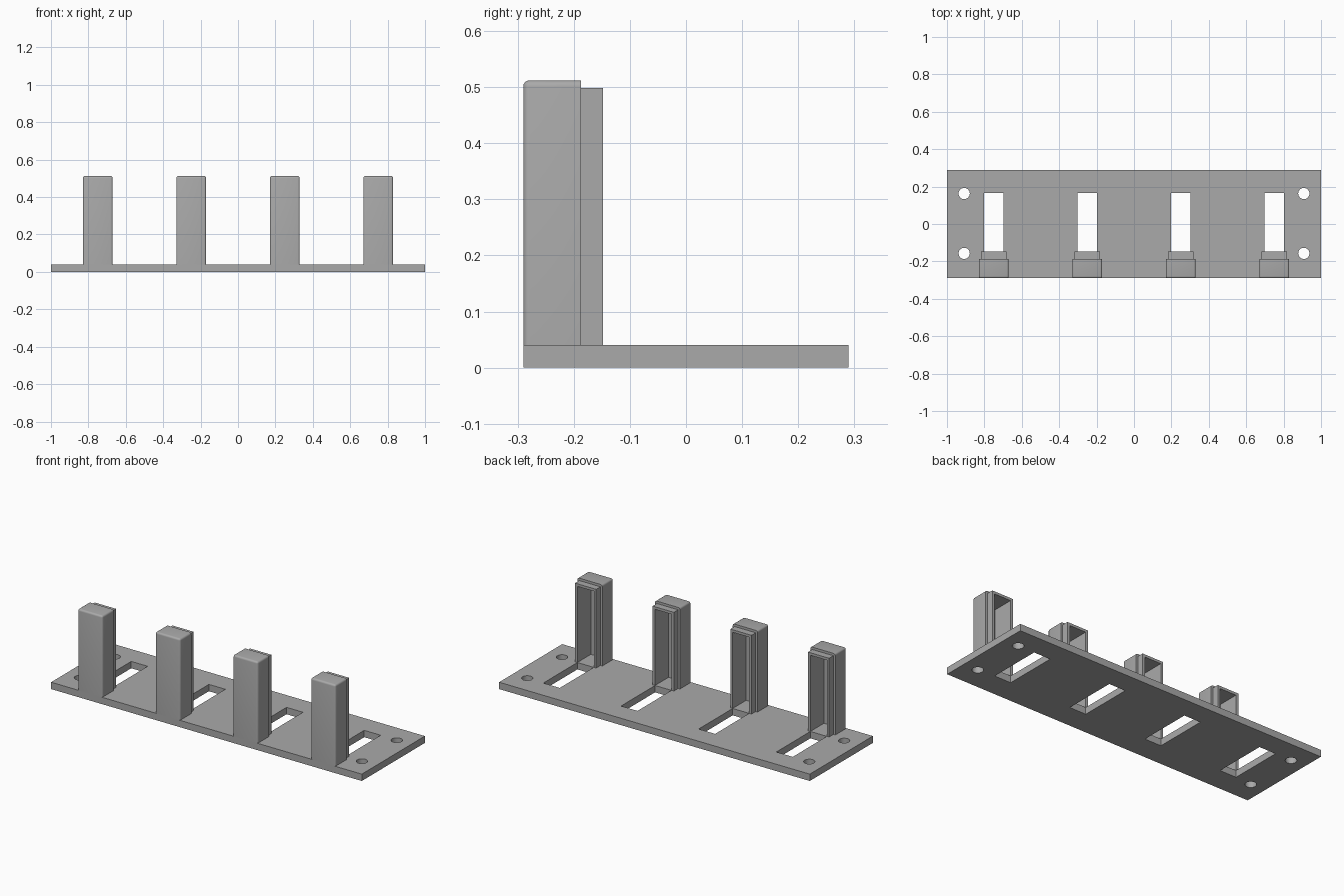
import bpy, bmesh, math

cube = bpy.data.objects.get("Cube")
if cube:
    bpy.data.objects.remove(cube, do_unlink=True)

grey = bpy.data.materials.new("light grey")
grey.use_nodes = True
grey.diffuse_color = (0.4, 0.4, 0.4, 1)
grey.node_tree.nodes["Principled BSDF"].inputs["Base Color"].default_value = (0.4, 0.4, 0.4, 1)

PLATE_TOP = 0.04
POST_X = (-0.75, -0.25, 0.25, 0.75)


def box(name, x, y, z):
    """Box spanning the given (low, high) ranges."""
    bm = bmesh.new()
    bmesh.ops.create_cube(bm, size=1)
    for v in bm.verts:
        v.co = [r[0] if c < 0 else r[1] for c, r in zip(v.co, (x, y, z))]
    return finish(name, bm)


def finish(name, bm):
    mesh = bpy.data.meshes.new(name)
    bm.to_mesh(mesh)
    bm.free()
    mesh.materials.append(grey)
    ob = bpy.data.objects.new(name, mesh)
    bpy.context.collection.objects.link(ob)
    return ob


def cut(ob, cutter):
    cutter.hide_render = True
    cutter.hide_viewport = True
    cutter.display_type = 'WIRE'
    mod = ob.modifiers.new("cut", 'BOOLEAN')
    mod.operation = 'DIFFERENCE'
    mod.solver = 'EXACT'
    mod.object = cutter


def apply(ob, cutters):
    """Bake the cuts into the mesh and drop the cutters."""
    bpy.context.view_layer.update()
    deps = bpy.context.evaluated_depsgraph_get()
    mesh = bpy.data.meshes.new_from_object(ob.evaluated_get(deps))
    ob.modifiers.clear()
    ob.data = mesh
    for c in cutters:
        bpy.data.objects.remove(c, do_unlink=True)


# Base plate with four slots and four screw holes
plate = box("base_plate", (-1, 1), (-0.29, 0.29), (0, PLATE_TOP))
cutters = [box("slot_cutter", (x - 0.053, x + 0.053), (-0.148, 0.165), (-0.1, 0.1)) for x in POST_X]
for x in (-0.908, 0.908):
    for y in (-0.157, 0.163):
        bm = bmesh.new()
        bmesh.ops.create_cone(bm, cap_ends=True, segments=32, radius1=0.03, radius2=0.03, depth=0.3)
        bmesh.ops.translate(bm, verts=bm.verts, vec=(x, y, 0))
        cutters.append(finish("hole_cutter", bm))
for c in cutters:
    cut(plate, c)
apply(plate, cutters)


def round_outer_edges(ob, radius):
    """Round the front and top edges, leaving the back and bottom sharp."""
    bm = bmesh.new()
    bm.from_mesh(ob.data)
    back = max(v.co.y for v in bm.verts)
    base = min(v.co.z for v in bm.verts)
    edges = [e for e in bm.edges
             if not all(abs(v.co.y - back) < 1e-5 for v in e.verts)
             and not all(abs(v.co.z - base) < 1e-5 for v in e.verts)]
    bmesh.ops.bevel(bm, geom=edges, offset=radius, segments=4, profile=0.5, affect='EDGES')
    bm.to_mesh(ob.data)
    bm.free()


# Hollow posts: rounded shell plus a narrower neck, both open at the back
for i, x in enumerate(POST_X, 1):
    shell = box(f"post_shell_{i}", (x - 0.08, x + 0.08), (-0.29, -0.187), (PLATE_TOP, 0.512))
    round_outer_edges(shell, 0.011)
    neck = box(f"post_neck_{i}", (x - 0.068, x + 0.068), (-0.187, -0.148), (PLATE_TOP, 0.498))
    for part in (shell, neck):
        cavity = box("cavity_cutter", (x - 0.053, x + 0.053), (-0.272, 0), (-0.1, 0.483))
        cut(part, cavity)
        apply(part, [cavity])

# Smooth the rounded edges while keeping corners crisp
bpy.ops.object.select_all(action='DESELECT')
parts = [o for o in bpy.context.collection.objects if o.name.startswith(("base_plate", "post_"))]
for o in parts:
    o.select_set(True)
bpy.context.view_layer.objects.active = parts[0]
bpy.ops.object.shade_smooth_by_angle(angle=math.radians(35))
